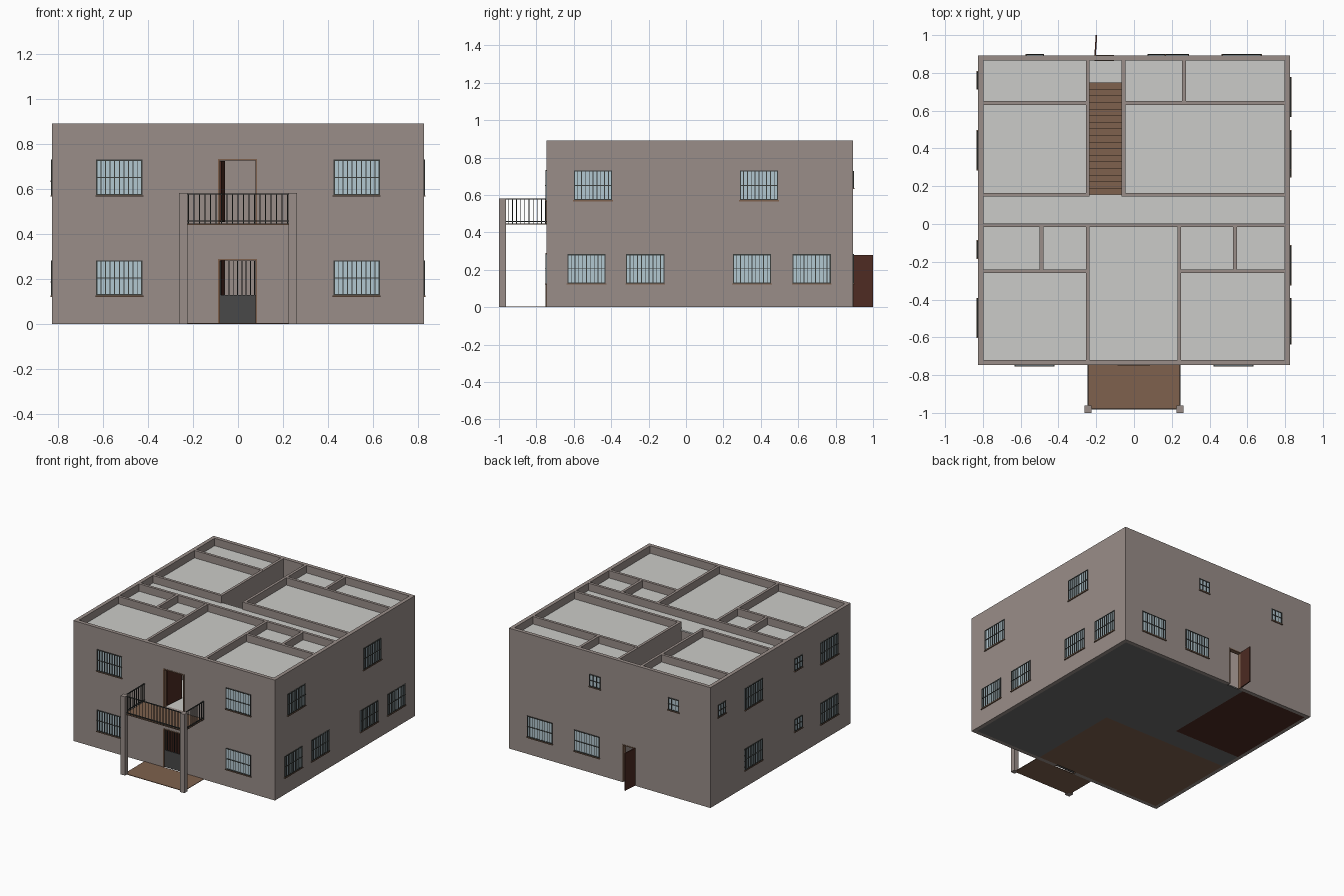
import bpy
import bmesh
from math import radians
from mathutils import Matrix, Vector

cube = bpy.data.objects.get("Cube")
if cube:
    bpy.data.objects.remove(cube, do_unlink=True)


def material(name, color):
    mat = bpy.data.materials.new(name)
    mat.use_nodes = True
    rgba = (*color, 1)
    mat.diffuse_color = rgba
    mat.node_tree.nodes["Principled BSDF"].inputs["Base Color"].default_value = rgba
    return mat


PLASTER = material("plaster", (.32, .27, .25))
SLAB = material("pale slab", (.6, .6, .58))
GLASS = material("window glass", (.45, .58, .64))
IRON = material("dark iron", (.045, .05, .047))
PANEL = material("grey panel", (.065, .065, .065))
WOOD = material("brown wood", (.21, .12, .075))
DOOR = material("dark door wood", (.075, .024, .016))
FLOOR = material("grey floor", (.15, .15, .145))


def make_part(name, boxes, mat):
    """One object from boxes given as (x0, x1, y0, y1, z0, z1)."""
    bm = bmesh.new()
    for x0, x1, y0, y1, z0, z1 in boxes:
        size = Vector((x1 - x0, y1 - y0, z1 - z0))
        mid = Vector((x1 + x0, y1 + y0, z1 + z0)) / 2
        bmesh.ops.create_cube(bm, size=1, matrix=Matrix.Translation(mid) @ Matrix.Diagonal((*size, 1)))
    mesh = bpy.data.meshes.new(name)
    bm.to_mesh(mesh)
    bm.free()
    mesh.materials.append(mat)
    obj = bpy.data.objects.new(name, mesh)
    bpy.context.scene.collection.objects.link(obj)
    return obj


def spread(start, end, count):
    return [start + (end - start) * i / (count - 1) for i in range(count)]


# Main dimensions
W, FRONT, BACK, TOP = .825, -.747, .893, .89
T = .028
CEILING, UPPER = .835, .445
XI, YF, YB = W - T, FRONT + T, BACK - T
DOOR_L, DOOR_R, DOOR_H = -.088, .084, .288
EXIT_L, EXIT_R, EXIT_H = -.21, -.105, .28
STAIR_L, STAIR_R, STAIR_Y = -.245, -.055, .155

# Outer walls, pieced around the door openings
make_part("side_walls", [(s * W - (T if s > 0 else 0), s * W + (T if s < 0 else 0), FRONT, BACK, 0, TOP)
                         for s in (-1, 1)], PLASTER)
make_part("front_wall", [
    (-XI, DOOR_L, FRONT, YF, 0, TOP), (DOOR_R, XI, FRONT, YF, 0, TOP),
    (DOOR_L, DOOR_R, FRONT, YF, DOOR_H, UPPER),
    (DOOR_L, DOOR_R, FRONT, YF, UPPER + DOOR_H, TOP)], PLASTER)
make_part("back_wall", [
    (-XI, EXIT_L, YB, BACK, 0, TOP), (EXIT_R, XI, YB, BACK, 0, TOP),
    (EXIT_L, EXIT_R, YB, BACK, EXIT_H, TOP)], PLASTER)

# Interior partitions: along x as (y, x0, x1), along y as (x, y0, y1)
H = .01
along_x = [(.64, -XI, STAIR_L), (.64, STAIR_R, XI), (STAIR_Y, -XI, STAIR_L + H),
           (STAIR_Y, STAIR_R - H, XI), (-.007, -XI, XI), (-.25, -XI, STAIR_L), (-.25, .24, XI)]
along_y = [(STAIR_L, STAIR_Y, YB), (STAIR_R, STAIR_Y, YB), (.265, .64, YB),
           (STAIR_L, YF, 0), (.24, YF, 0), (-.49, -.25, 0), (.535, -.25, 0)]
make_part("partition_walls",
          [(a, b, y - H, y + H, .006, TOP) for y, a, b in along_x]
          + [(x - H, x + H, a, b, .006, TOP - .0005) for x, a, b in along_y], PLASTER)


# Ceiling and upper floor leave the stairwell open
def slab_boxes(z0, z1):
    return [(-XI, XI, YF, STAIR_Y, z0, z1), (-XI, STAIR_L, STAIR_Y, YB, z0, z1),
            (STAIR_R, XI, STAIR_Y, YB, z0, z1)]


make_part("ceiling", slab_boxes(CEILING - .01, CEILING), SLAB)
make_part("upper_floor", slab_boxes(UPPER - .012, UPPER), SLAB)
make_part("stair_hall_floor", [(STAIR_L, STAIR_R, STAIR_Y, YB, .008, .01)], SLAB)

# Ground floor finishes
make_part("grey_ground_floor", [
    (STAIR_L, XI, STAIR_Y, YB, 0, .008), (-XI, XI, -.007, STAIR_Y, 0, .008),
    (.24, XI, YF, -.007, 0, .008)], FLOOR)
make_part("living_floor", [(-XI, .24, YF, -.007, 0, .008)], WOOD)
make_part("back_room_floor", [(-XI, STAIR_L, STAIR_Y, YB, 0, .008)], DOOR)

# Staircase climbing from the back door towards the hall
STEPS, FOOT = 17, .75
run, rise = (FOOT - STAIR_Y) / STEPS, UPPER / STEPS
make_part("staircase", [
    (STAIR_L + H, STAIR_R - H, FOOT - (i + 1) * run, FOOT - i * run, max(.01, (i - 1) * rise), (i + 1) * rise)
    for i in range(STEPS)], WOOD)


# Windows: boxes laid out on a wall by horizontal position, height and outward depth
def on_wall(side, u0, u1, z0, z1, d0, d1):
    if side == "front":
        return (u0, u1, FRONT - d1, FRONT - d0, z0, z1)
    if side == "back":
        return (u0, u1, BACK + d0, BACK + d1, z0, z1)
    if side == "left":
        return (W + d0, W + d1, u0, u1, z0, z1)
    return (-W - d1, -W - d0, u0, u1, z0, z1)


glass, iron, sills = [], [], []


def add_window(side, center, z0, z1, width, bars):
    a, b, f = center - width / 2, center + width / 2, .006
    glass.append(on_wall(side, a, b, z0, z1, -.004, .001))
    for u in (a, b - f):
        iron.append(on_wall(side, u, u + f, z0, z1, 0, .005))
    for z in (z0, z1 - f):
        iron.append(on_wall(side, a, b, z, z + f, 0, .005))
    mid = (z0 + z1) / 2
    iron.append(on_wall(side, a, b, mid - .002, mid + .002, .001, .006))
    for u in spread(a, b, bars + 2)[1:-1]:
        iron.append(on_wall(side, u - .002, u + .002, z0, z1, .001, .005))
    sills.append(on_wall(side, a - .004, b + .004, z0 - .006, z0, 0, .008))


LOW, HIGH = (.127, .283), (.572, .73)
SMALL_LOW, SMALL_HIGH = (.19, .28), (.638, .728)
large = [("front", LOW, (-.527, .527)), ("front", HIGH, (-.527, .527)),
         ("left", LOW, (-.532, -.218, .353, .672)), ("left", HIGH, (-.497, .39)),
         ("right", LOW, (-.497, .39)), ("right", HIGH, (-.497, .39)),
         ("back", LOW, (.185, .57))]
small = [("right", SMALL_LOW, (-.135,)), ("right", SMALL_HIGH, (-.135, .76)),
         ("back", SMALL_HIGH, (-.525, .12))]
for group, width, bars in ((large, .205, 9), (small, .09, 2)):
    for side, (z0, z1), centers in group:
        for c in centers:
            add_window(side, c, z0, z1, width, bars)
make_part("window_glass", glass, GLASS)
make_part("window_grilles", iron, IRON)
make_part("window_sills", sills, WOOD)


# Doors
def door_frame(name, a, b, z0, z1, y0, y1):
    f = .007
    make_part(name, [(a, a + f, y0, y1, z0, z1), (b - f, b, y0, y1, z0, z1),
                     (a + f, b - f, y0, y1, z1 - f, z1)], WOOD)


def door_leaf(name, hinge, length, height, angle):
    leaf = make_part(name, [(-.004, .004, 0, length, 0, height)], DOOR)
    leaf.location = hinge
    leaf.rotation_euler.z = radians(angle)


for label, z in (("entrance", .002), ("balcony", UPPER)):
    door_frame(label + "_door_frame", DOOR_L, DOOR_R, z, z + DOOR_H, FRONT - .003, YF + .003)
    door_leaf(label + "_door", (DOOR_L + .011, YF, z + .008), .15, DOOR_H - .016, -6)
door_frame("back_door_frame", EXIT_L, EXIT_R, .002, EXIT_H, YB - .002, BACK + .002)
door_leaf("back_door", (EXIT_L + .004, BACK, .002), .107, EXIT_H - .004, -4)

# Entrance gate with solid lower panel
GATE_Y = FRONT + .006
make_part("gate_panel", [(DOOR_L + .007, DOOR_R - .007, GATE_Y, GATE_Y + .005, .004, .13)], PANEL)
make_part("gate_bars", [(x - .002, x + .002, GATE_Y, GATE_Y + .004, .13, DOOR_H - .007)
                        for x in spread(DOOR_L + .01, DOOR_R - .01, 9)], IRON)

# Porch, balcony and its posts
PX, PY, RAIL = .243, -.98, .578
make_part("porch_floor", [(-PX, PX, PY, FRONT, 0, .004)], WOOD)
make_part("balcony_floor", [(-PX, PX, PY, FRONT, UPPER - .004, UPPER + .002)], WOOD)
make_part("balcony_posts", [(s * PX - .018, s * PX + .018, -1, -.962, 0, RAIL + .004) for s in (-1, 1)], PLASTER)
railing = []
for z in (.458, RAIL):
    railing.append((-PX, PX, PY - .003, PY + .003, z - .003, z + .003))
    railing += [(s * PX - .003, s * PX + .003, PY, FRONT, z - .003, z + .003) for s in (-1, 1)]
railing += [(x - .002, x + .002, PY - .002, PY + .002, UPPER, RAIL) for x in spread(-.22, .22, 19)]
for s in (-1, 1):
    railing += [(s * PX - .002, s * PX + .002, y - .002, y + .002, UPPER, RAIL)
                for y in spread(-.95, FRONT - .004, 10)]
make_part("balcony_railing", railing, IRON)
